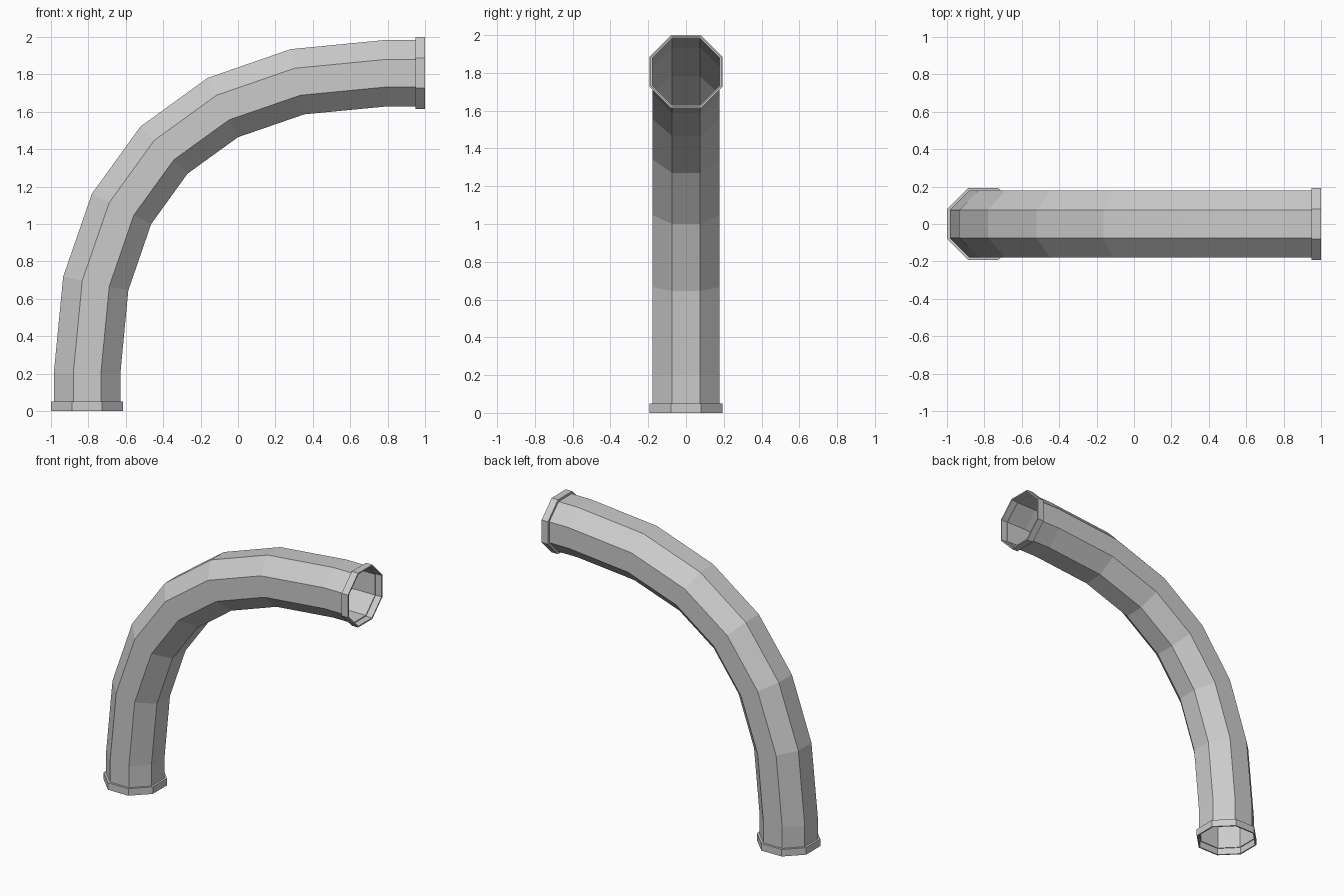
import bpy
import bmesh
from math import pi, cos, sin
from mathutils import Vector

cube = bpy.data.objects.get("Cube")
if cube:
    bpy.data.objects.remove(cube, do_unlink=True)

SIDES = 8
PIPE, COLLAR, BORE = 0.178, 0.193, 0.184   # half widths across flats
DEPTH = 0.05
AXIS = 1 - COLLAR
UP, RIGHT = Vector((0, 0, 1)), Vector((1, 0, 0))

grey = bpy.data.materials.new("light grey")
grey.use_nodes = True
colour = (0.6, 0.6, 0.6, 1)
grey.diffuse_color = colour
grey.node_tree.nodes["Principled BSDF"].inputs["Base Color"].default_value = colour


def sweep(name, stations, closed=False):
    """Skin octagons given as (centre, direction, half width)."""
    bm = bmesh.new()
    rings = []
    for centre, direction, half in stations:
        side = Vector((0, 1, 0))
        out = side.cross(direction.normalized())
        radius = half / cos(pi / SIDES)
        angles = [(i + 0.5) * 2 * pi / SIDES for i in range(SIDES)]
        rings.append([bm.verts.new(centre + radius * (cos(a) * out + sin(a) * side))
                      for a in angles])
    pairs = list(zip(rings, rings[1:]))
    if closed:
        pairs.append((rings[-1], rings[0]))
    for a, b in pairs:
        for i in range(SIDES):
            j = (i + 1) % SIDES
            bm.faces.new((a[i], a[j], b[j], b[i]))
    if closed:
        bmesh.ops.recalc_face_normals(bm, faces=bm.faces)
    mesh = bpy.data.meshes.new(name)
    bm.to_mesh(mesh)
    bm.free()
    mesh.materials.append(grey)
    obj = bpy.data.objects.new(name, mesh)
    bpy.context.collection.objects.link(obj)


# Bent pipe: short straight ends joined by a cubic curve in six steps
foot, mouth = Vector((-AXIS, 0, 0)), Vector((1, 0, 2 - COLLAR))
p0, p3 = foot + 0.2 * UP, mouth - 0.2 * RIGHT
p1, p2 = p0 + 1.045 * UP, p3 - 1.045 * RIGHT
stations = [(foot + DEPTH * UP, UP, PIPE)]
for k in range(7):
    t = k / 6
    s = 1 - t
    point = s**3 * p0 + 3 * s * s * t * p1 + 3 * s * t * t * p2 + t**3 * p3
    tangent = s * s * (p1 - p0) + 2 * s * t * (p2 - p1) + t * t * (p3 - p2)
    stations.append((point, tangent, PIPE))
stations.append((mouth - DEPTH * RIGHT, RIGHT, PIPE))
sweep("bent_pipe", stations)

# Collar at each open end, its back lip closing onto the pipe
for name, end, inward in (("bottom_collar", foot, UP), ("top_collar", mouth, -RIGHT)):
    back = end + DEPTH * inward
    sweep(name, [(back, inward, PIPE), (back, inward, COLLAR),
                 (end, inward, COLLAR), (end, inward, BORE),
                 (back - 0.003 * inward, inward, BORE),
                 (back - 0.003 * inward, inward, PIPE)], closed=True)
